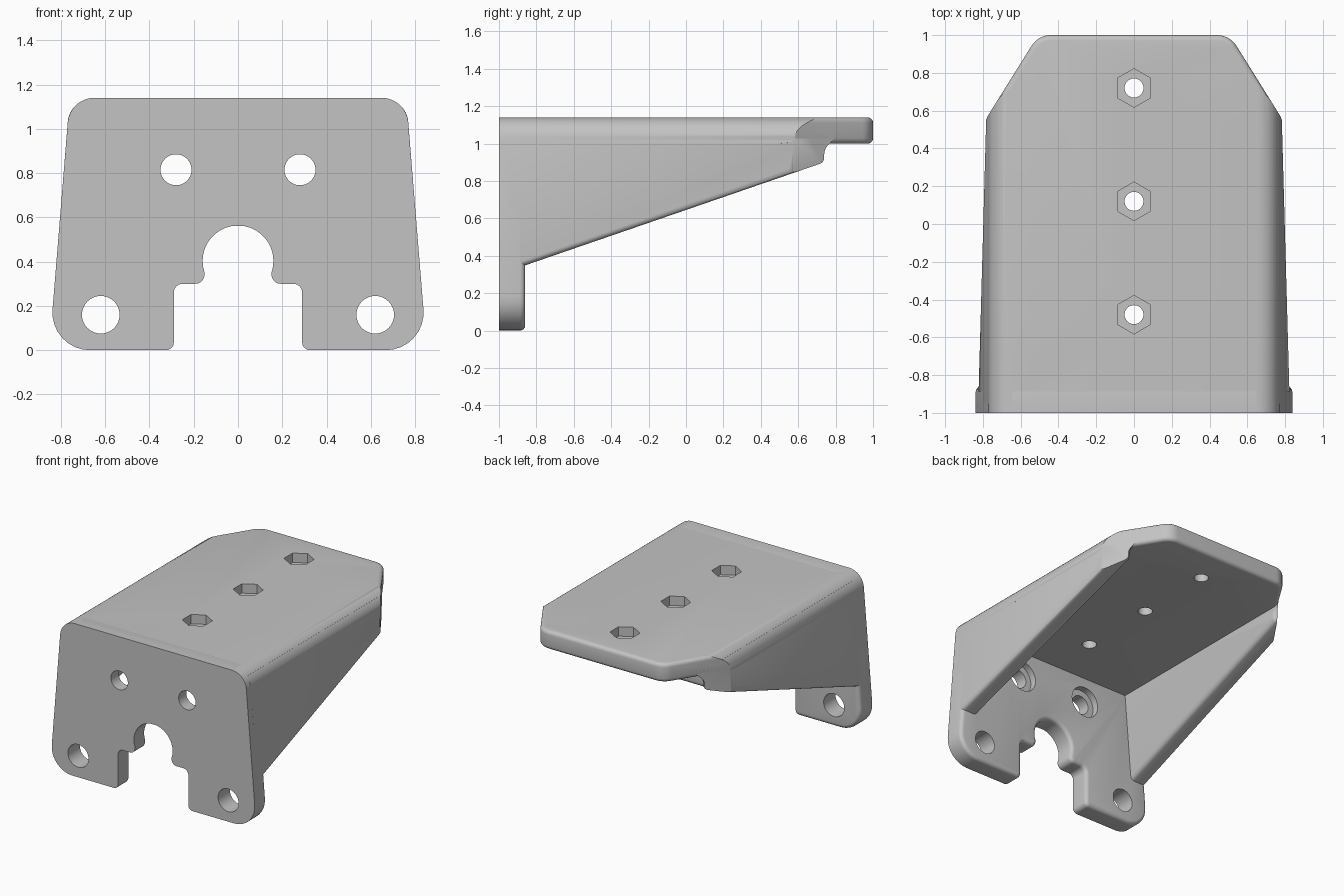
import bpy, bmesh, math
from mathutils import Vector

if "Cube" in bpy.data.objects:
    bpy.data.objects.remove(bpy.data.objects["Cube"], do_unlink=True)

metal = bpy.data.materials.new("light_grey")
metal.use_nodes = True
grey = (0.55, 0.55, 0.55, 1)
metal.diffuse_color = grey
metal.node_tree.nodes["Principled BSDF"].inputs["Base Color"].default_value = grey

# How a flat profile (a, b) and its extrusion depth t map to space
FRONT = lambda a, b, t: (a, t, b)
PLAN = lambda a, b, t: (a, b, t)
SIDE = lambda a, b, t: (t, a, b)


def rounded(corners, steps=8):
    """Turn (x, y, radius) corners into a polygon with filleted corners."""
    out = []
    for i, (x, y, r) in enumerate(corners):
        p = Vector((x, y))
        if r == 0:
            out.append(p)
            continue
        u = (Vector(corners[i - 1][:2]) - p).normalized()
        v = (Vector(corners[(i + 1) % len(corners)][:2]) - p).normalized()
        half = math.acos(max(-1, min(1, u.dot(v)))) / 2
        centre = p + (u + v).normalized() * (r / math.sin(half))
        reach = r / math.tan(half)
        s, e = p + u * reach - centre, p + v * reach - centre
        start = math.atan2(s.y, s.x)
        turn = math.atan2(s.x * e.y - s.y * e.x, s.dot(e))
        for k in range(steps + 1):
            a = start + turn * k / steps
            out.append(centre + Vector((math.cos(a), math.sin(a))) * r)
    return out


def mirrored(half):
    return half + [(-x, y, r) for x, y, r in reversed(half)]


def circle(x, y, r, n=40):
    return [Vector((x + r * math.sin(math.tau * k / n),
                    y + r * math.cos(math.tau * k / n))) for k in range(n)]


def prism(name, pts, lo, hi, place, bevel=None, width=0.028):
    """Extrude a profile; cap edges whose ends satisfy bevel are rounded."""
    bm = bmesh.new()
    rings = [[bm.verts.new(place(p[0], p[1], t)) for p in pts] for t in (lo, hi)]
    n = len(pts)
    for ring in rings:
        bm.faces.new(ring)
    for i in range(n):
        j = (i + 1) % n
        bm.faces.new((rings[0][i], rings[0][j], rings[1][j], rings[1][i]))
    bmesh.ops.recalc_face_normals(bm, faces=bm.faces[:])
    if bevel:
        edges = []
        for ring in rings:
            for i in range(n):
                a, b = ring[i], ring[(i + 1) % n]
                if bevel(a.co) and bevel(b.co):
                    edges.append(bm.edges.get((a, b)))
        bmesh.ops.bevel(bm, geom=edges, offset=width, offset_type='OFFSET',
                        segments=4, profile=0.5, affect='EDGES',
                        clamp_overlap=False)
    mesh = bpy.data.meshes.new(name)
    bm.to_mesh(mesh)
    bm.free()
    mesh.materials.append(metal)
    obj = bpy.data.objects.new(name, mesh)
    bpy.context.collection.objects.link(obj)
    return obj


def combine(obj, operation, cutters):
    """Apply boolean cutters to an object and discard them."""
    bpy.context.view_layer.objects.active = obj
    for c in cutters:
        c.hide_render = True
        m = obj.modifiers.new("cut", 'BOOLEAN')
        m.operation, m.solver, m.object = operation, 'EXACT', c
        bpy.ops.object.modifier_apply(modifier=m.name)
        bpy.data.objects.remove(c, do_unlink=True)


LEAN = 0.081                     # outward lean of the sides per unit of height
plan = rounded(mirrored([(0.91, -1.2, 0), (0.788, 0.55, 0.15), (0.507, 1.0, 0.12)]))

# Front plate with the stepped round opening between its two feet
bore = [(0.16 * math.cos(math.radians(a)), 0.403 + 0.16 * math.sin(math.radians(a)), 0)
        for a in range(-20, 90, 10)]
outline = rounded(mirrored([(0.76, 1.14, 0.12), (0.853, 0, 0.17), (0.29, 0, 0.035),
                            (0.29, 0.3, 0.04), (0.157, 0.3, 0.04)] + bore))
front_plate = prism("front_plate", outline, -1, -0.86, FRONT, lambda p: p.y > -0.9)
cutters = []
for s in (-1, 1):
    cutters += [prism("foot_hole", circle(s * 0.62, 0.16, 0.085), -1.2, -0.7, FRONT),
                prism("bolt_hole", circle(s * 0.28, 0.815, 0.07), -1.2, -0.7, FRONT),
                prism("counterbore", circle(s * 0.28, 0.815, 0.115), -0.91, -0.7, FRONT)]
combine(front_plate, 'DIFFERENCE', cutters)

# Top plate with chamfered back corners and three hexagonal nut pockets
section = rounded(mirrored([(0.76, 1.14, 0.12), (0.78, 0.9, 0)]))
top_plate = prism("top_plate", section, -1, 1.2, FRONT)
combine(top_plate, 'INTERSECT',
        [prism("plan_shape", plan, 1.0, 1.14, PLAN, lambda p: True)])
cutters = []
for y in (-0.48, 0.12, 0.72):
    cutters += [prism("nut_pocket", circle(0, y, 0.102, 6), 1.07, 1.3, PLAN),
                prism("screw_hole", circle(0, y, 0.05), 0.8, 1.3, PLAN)]
combine(top_plate, 'DIFFERENCE', cutters)

# Tapering side walls, leaning outward, trimmed to the rounded outer shape
gusset = rounded([(-0.95, 0.318, 0), (0.74, 0.9, 0.035), (0.74, 1.0, 0.055),
                  (0.81, 1.0, 0), (0.81, 1.1, 0), (-0.95, 1.1, 0)])
walls = []
for name, s in (("left_wall", 1), ("right_wall", -1)):
    wall = prism(name, gusset, s * 0.64, s * 0.77, SIDE, lambda p: p.z < 1.05)
    for v in wall.data.vertices:
        v.co.x += s * LEAN * (1.02 - v.co.z)
    hull = rounded(mirrored([(0.761, 1.14, 0.12), (0.854, 0, 0)]))
    combine(wall, 'INTERSECT', [prism("hull_shape", hull, -1.3, 1.3, FRONT),
                                prism("plan_shape", plan, 0, 1.3, PLAN)])
    walls.append(wall)

# Smooth the rounded edges, keep the machined edges sharp
for obj in [front_plate, top_plate] + walls:
    bpy.ops.object.select_all(action='DESELECT')
    obj.select_set(True)
    bpy.context.view_layer.objects.active = obj
    bpy.ops.object.shade_smooth_by_angle(angle=math.radians(32))
